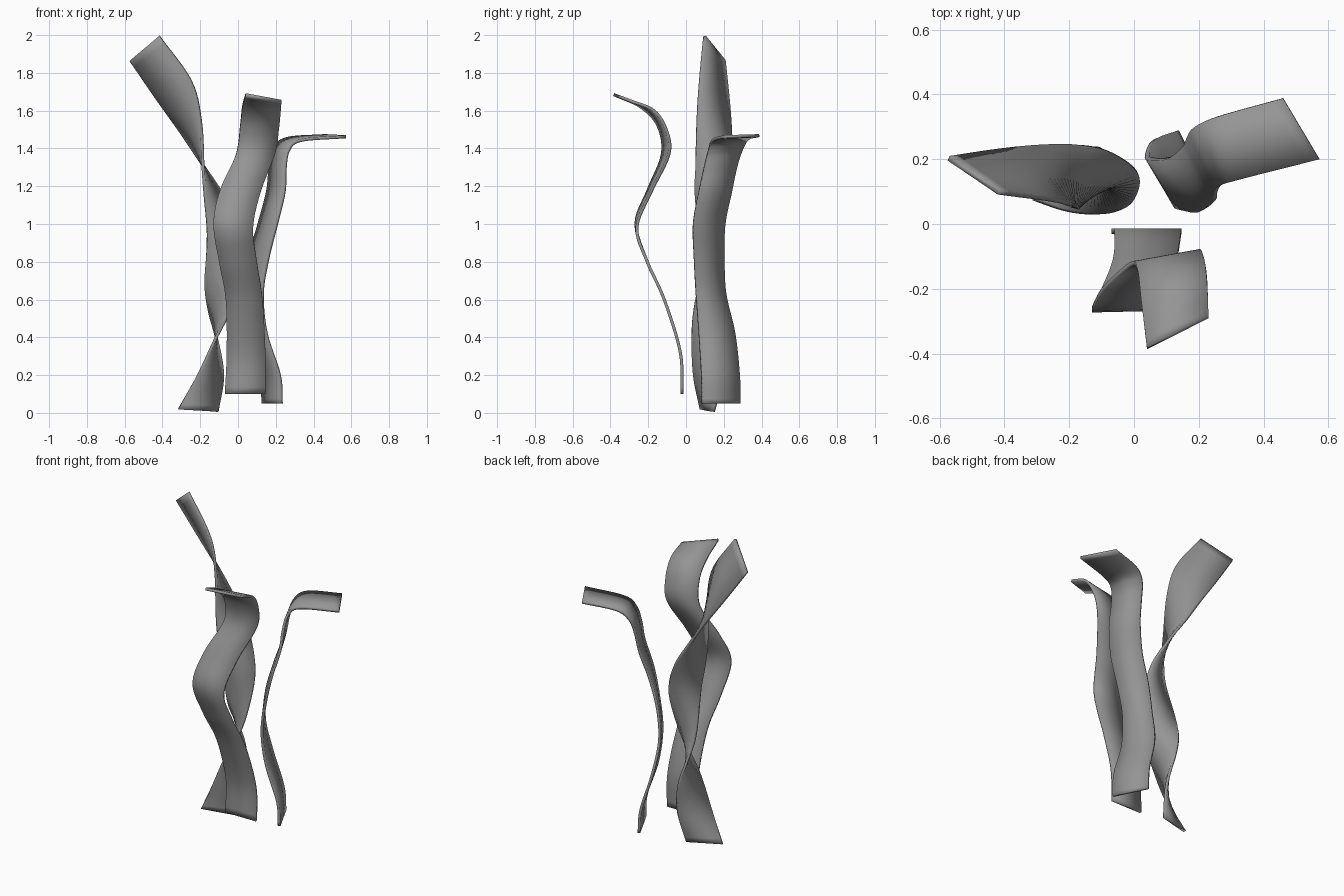
import bpy
from mathutils import Vector

THICK = 0.016
STEPS = 6      # samples between stations
ACROSS = 2     # faces across the ribbon

grey = bpy.data.materials.new("dark_grey")
grey.diffuse_color = (0.3, 0.3, 0.3, 1)


def spline(pts):
    """Catmull-Rom curve through the points."""
    p = [Vector(q) for q in pts]
    p = [2 * p[0] - p[1]] + p + [2 * p[-1] - p[-2]]
    out = []
    for i in range(1, len(p) - 2):
        a, b, c, d = p[i - 1:i + 3]
        for k in range(STEPS):
            t = k / STEPS
            out.append(0.5 * (2 * b + (c - a) * t + (2 * a - 5 * b + 4 * c - d) * t * t
                              + (3 * b - a - 3 * c + d) * t ** 3))
    return out + [p[-2]]


def ribbon(name, stations):
    """Stations hold one point on each edge: (x, y, z, x, y, z)."""
    left = spline([s[:3] for s in stations])
    right = spline([s[3:] for s in stations])
    n = ACROSS + 1
    verts = [l.lerp(r, j / ACROSS) for l, r in zip(left, right) for j in range(n)]
    faces = [(i * n + j, i * n + j + 1, (i + 1) * n + j + 1, (i + 1) * n + j)
             for i in range(len(left) - 1) for j in range(ACROSS)]
    mesh = bpy.data.meshes.new(name)
    mesh.from_pydata(verts, [], faces)
    mesh.materials.append(grey)
    obj = bpy.data.objects.new(name, mesh)
    bpy.context.collection.objects.link(obj)
    bpy.ops.object.select_all(action='DESELECT')
    obj.select_set(True)
    bpy.context.view_layer.objects.active = obj
    mod = obj.modifiers.new("thickness", 'SOLIDIFY')
    mod.thickness = THICK
    mod.offset = 0
    bpy.ops.object.modifier_apply(modifier=mod.name)
    bpy.ops.object.shade_smooth()   # soft shading rolls over the rims


# Front ribbon: S-bend, tip curling forward
ribbon("front_ribbon", [
    (-.07, -.022, .10, .145, -.022, .10),
    (-.06, -.03, .32, .145, -.03, .32),
    (-.065, -.115, .60, .13, -.115, .60),
    (-.10, -.205, .80, .10, -.205, .80),
    (-.13, -.265, 1.00, .08, -.26, .98),
    (-.095, -.20, 1.18, .12, -.185, 1.17),
    (-.01, -.125, 1.37, .195, -.09, 1.37),
    (.012, -.148, 1.52, .215, -.105, 1.50),
    (.023, -.24, 1.62, .225, -.17, 1.60),
    (.04, -.383, 1.685, .23, -.288, 1.65)])

# Right ribbon: gentle wave, tip bent out flat
ribbon("right_ribbon", [
    (.132, .285, .05, .23, .085, .05),
    (.12, .282, .20, .22, .083, .20),
    (.06, .258, .42, .15, .07, .42),
    (.04, .21, .63, .13, .055, .63),
    (.06, .20, .82, .16, .045, .82),
    (.11, .205, 1.00, .205, .04, 1.00),
    (.155, .24, 1.17, .245, .07, 1.17),
    (.17, .27, 1.31, .25, .095, 1.29),
    (.19, .30, 1.40, .268, .12, 1.39),
    (.26, .332, 1.453, .335, .14, 1.443),
    (.46, .388, 1.468, .572, .20, 1.462)])

# Left ribbon: twists almost a full turn, leaning outward at the top
ribbon("left_ribbon", [
    (-.315, .08, .02, -.105, .145, .006),
    (-.21, .042, .20, -.08, .20, .20),
    (-.115, .03, .40, -.115, .238, .40),
    (-.04, .045, .55, -.155, .215, .55),
    (.005, .085, .72, -.175, .155, .70),
    (.01, .16, .95, -.162, .08, .95),
    (-.08, .225, 1.15, -.175, .05, 1.15),
    (-.185, .245, 1.31, -.185, .05, 1.30),
    (-.30, .24, 1.48, -.198, .06, 1.55),
    (-.43, .225, 1.66, -.25, .075, 1.76),
    (-.572, .203, 1.865, -.417, .098, 1.995)])
